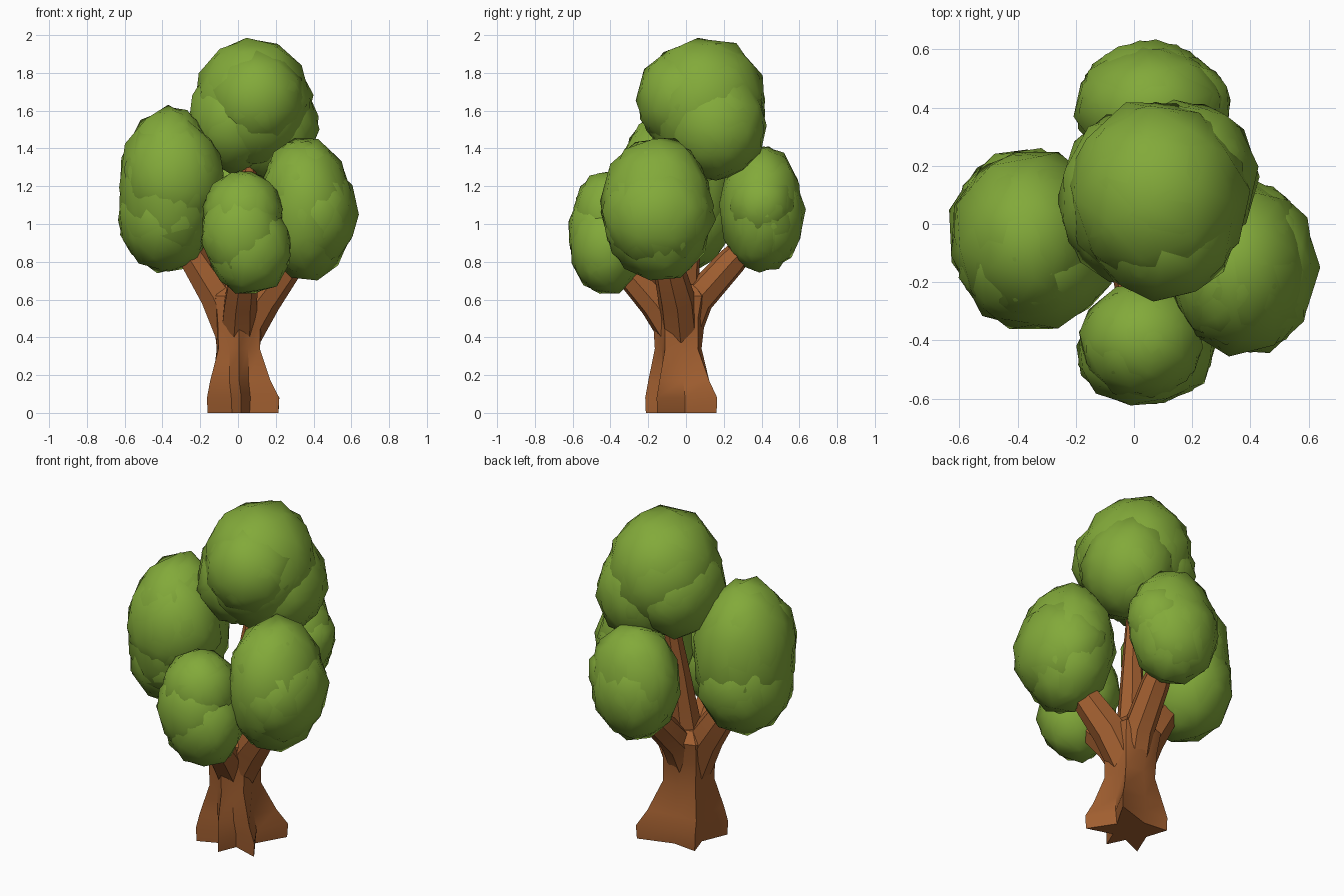
import bpy, bmesh, math, random
from mathutils import Vector, Matrix, Euler

if "Cube" in bpy.data.objects:
    bpy.data.objects.remove(bpy.data.objects["Cube"])

random.seed(4)


def material(name, rgb):
    m = bpy.data.materials.new(name)
    m.diffuse_color = (*rgb, 1)
    m.use_nodes = True
    m.node_tree.nodes["Principled BSDF"].inputs["Base Color"].default_value = m.diffuse_color
    return m


LEAF = material("leaf green", (0.225, 0.40, 0.042))
BARK = material("bark brown", (0.36, 0.115, 0.03))


def finish(bm, name, mat, angle):
    bmesh.ops.recalc_face_normals(bm, faces=bm.faces)
    me = bpy.data.meshes.new(name)
    bm.to_mesh(me)
    bm.free()
    ob = bpy.data.objects.new(name, me)
    bpy.context.collection.objects.link(ob)
    me.materials.append(mat)
    bpy.ops.object.select_all(action='DESELECT')
    ob.select_set(True)
    bpy.context.view_layer.objects.active = ob
    bpy.ops.object.shade_smooth_by_angle(angle=math.radians(angle))
    return ob


def loft(bm, rings):
    """Skin a list of point rings and cap both ends."""
    vs = [[bm.verts.new(p) for p in r] for r in rings]
    n = len(vs[0])
    for a, b in zip(vs, vs[1:]):
        for i in range(n):
            bm.faces.new((a[i], a[(i + 1) % n], b[(i + 1) % n], b[i]))
    bm.faces.new(vs[0][::-1])
    bm.faces.new(vs[-1])


# Trunk: star-shaped rings, roots at five angles with valleys between them
ROOTS = [(40, 0.28), (140, 0.20), (222, 0.24), (272, 0.21), (325, 0.26)]
# z, how far toward root reach (0..1), radius of plain trunk, centre x, centre y
LEVELS = [(0.0, 0.92, 0.12, 0.01, -0.01), (0.08, 0.95, 0.13, 0.01, -0.01),
          (0.17, 0.62, 0.13, 0.0, -0.02), (0.34, 0.12, 0.125, 0.0, -0.03),
          (0.50, 0.0, 0.145, 0.0, -0.03), (0.62, 0.0, 0.16, 0.0, -0.02),
          (0.68, 0.0, 0.10, 0.0, -0.02)]
rings = []
for z, reach, r0, cx, cy in LEVELS:
    ring = []
    for k, (ang, rad) in enumerate(ROOTS):
        nxt = ROOTS[(k + 1) % 5][0] + (360 if k == 4 else 0)
        for a, r in ((ang, r0 + (rad - r0) * reach), ((ang + nxt) / 2, r0 * 0.9)):
            t = math.radians(a)
            ring.append((cx + r * math.cos(t), cy + r * math.sin(t), z))
    rings.append(ring)
bm = bmesh.new()
loft(bm, rings)
finish(bm, "trunk", BARK, 40)


# Branches: bent tapering tubes reaching into each leaf clump
def branch(name, pts, radii, sides=7):
    pts = [Vector(p) for p in pts]
    rings = []
    for i, (p, r) in enumerate(zip(pts, radii)):
        d = pts[min(i + 1, len(pts) - 1)] - pts[max(i - 1, 0)]
        q = Vector((0, 0, 1)).rotation_difference(d.normalized())
        rings.append([p + q @ Vector((r * math.cos(math.tau * k / sides),
                                      r * math.sin(math.tau * k / sides), 0))
                      for k in range(sides)])
    bm = bmesh.new()
    loft(bm, rings)
    finish(bm, name, BARK, 40)


branch("left_branch", [(-0.03, -0.03, 0.42), (-0.11, -0.03, 0.62), (-0.25, -0.04, 0.84), (-0.34, -0.05, 1.0)],
       (0.10, 0.10, 0.08, 0.05))
branch("right_branch", [(0.03, -0.03, 0.42), (0.13, -0.05, 0.60), (0.28, -0.10, 0.80), (0.36, -0.13, 0.95)],
       (0.10, 0.10, 0.08, 0.05))
branch("front_branch", [(0.0, -0.05, 0.42), (0.01, -0.16, 0.58), (0.03, -0.30, 0.74), (0.04, -0.40, 0.9)],
       (0.10, 0.09, 0.08, 0.05))
branch("back_branch", [(0.0, -0.01, 0.42), (0.02, 0.06, 0.60), (0.05, 0.24, 0.80), (0.07, 0.38, 0.95)],
       (0.09, 0.09, 0.08, 0.05))
branch("top_branch", [(0.0, -0.02, 0.6), (0.03, 0.02, 1.0), (0.06, 0.08, 1.4)],
       (0.09, 0.06, 0.04))


# Leaf clumps: overlapping, slightly dented low-poly balls
def clump(name, lumps):
    bm = bmesh.new()
    for centre, size in lumps:
        for turn in range(2):
            rot = Euler([random.uniform(0, 6) for _ in range(3)]).to_matrix()
            ball = bmesh.ops.create_icosphere(bm, subdivisions=2, radius=1)["verts"]
            for v in ball:
                n = rot @ v.co * random.uniform(0.96, 1.04)
                v.co = Vector(centre) + Vector([n[i] * size[i] for i in range(3)])
    finish(bm, name, LEAF, 50)


clump("top_leaves", [((0.08, 0.10, 1.64), (0.31, 0.33, 0.355)),
                     ((0.10, -0.01, 1.66), (0.26, 0.25, 0.27)),
                     ((0.17, 0.16, 1.53), (0.255, 0.27, 0.30)),
                     ((-0.02, 0.09, 1.56), (0.245, 0.29, 0.29))])
clump("left_leaves", [((-0.36, -0.05, 1.20), (0.27, 0.31, 0.43)),
                      ((-0.34, -0.12, 1.25), (0.27, 0.25, 0.32)),
                      ((-0.38, -0.03, 1.05), (0.255, 0.30, 0.31))])
clump("right_leaves", [((0.36, -0.15, 1.08), (0.255, 0.30, 0.39)),
                       ((0.40, -0.15, 1.05), (0.235, 0.30, 0.29)),
                       ((0.34, -0.17, 1.17), (0.22, 0.25, 0.28))])
clump("front_leaves", [((0.03, -0.40, 1.05), (0.215, 0.20, 0.24)),
                       ((0.06, -0.42, 0.88), (0.225, 0.20, 0.26)),
                       ((0.02, -0.44, 0.95), (0.215, 0.19, 0.26))])
clump("back_leaves", [((0.06, 0.40, 1.08), (0.265, 0.22, 0.34)),
                      ((0.14, 0.40, 1.10), (0.20, 0.18, 0.20)),
                      ((0.05, 0.43, 1.04), (0.24, 0.20, 0.28))])
